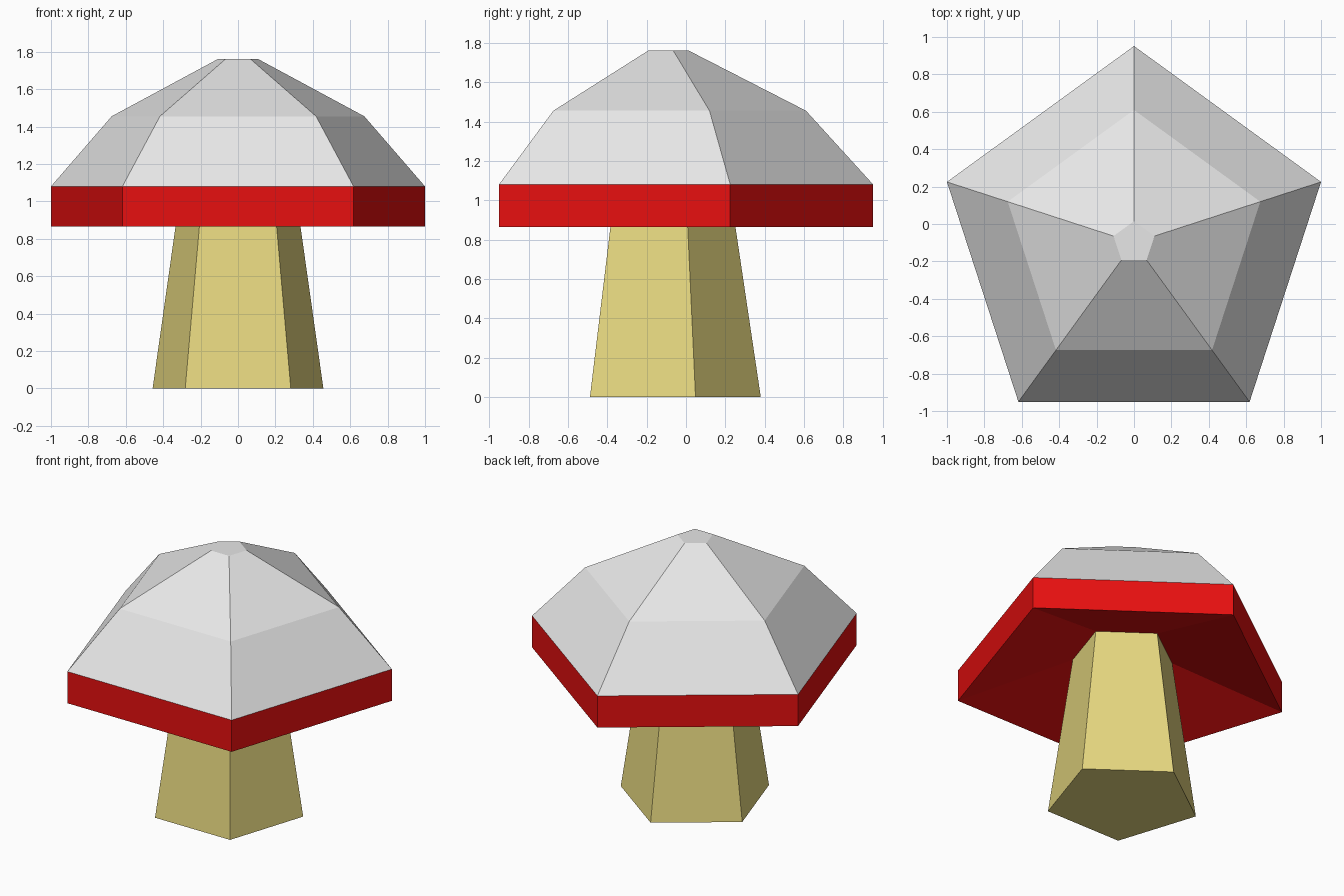
import bpy
import bmesh
from math import cos, sin, tau, pi

SIDES = 5
CENTRE_Y = -0.10

if "Cube" in bpy.data.objects:
    bpy.data.objects.remove(bpy.data.objects["Cube"], do_unlink=True)


def material(name, r, g, b):
    mat = bpy.data.materials.new(name)
    mat.use_nodes = True
    mat.diffuse_color = (r, g, b, 1)
    bsdf = next(n for n in mat.node_tree.nodes if n.type == "BSDF_PRINCIPLED")
    bsdf.inputs["Base Color"].default_value = (r, g, b, 1)
    return mat


def lathe(name, profile, mat, close_start=False, close_end=False):
    """Five-sided flat-shaded body from (radius, height) rings."""
    bm = bmesh.new()
    rings = []
    for radius, z in profile:
        angles = [pi / 2 + tau * i / SIDES for i in range(SIDES)]
        rings.append([bm.verts.new((radius * cos(a), CENTRE_Y + radius * sin(a), z))
                      for a in angles])
    for low, high in zip(rings, rings[1:]):
        for i in range(SIDES):
            j = (i + 1) % SIDES
            bm.faces.new((low[i], low[j], high[j], high[i]))
    if close_start:
        bm.faces.new(rings[0][::-1])
    if close_end:
        bm.faces.new(rings[-1])
    mesh = bpy.data.meshes.new(name)
    bm.to_mesh(mesh)
    bm.free()
    mesh.materials.append(mat)
    obj = bpy.data.objects.new(name, mesh)
    bpy.context.collection.objects.link(obj)
    return obj


white = material("cap white", 0.8, 0.8, 0.8)
red = material("rim red", 0.8, 0.005, 0.005)
cream = material("stem yellow", 0.8, 0.69, 0.216)

# Tapered stem, reaching up to the hollow underside
lathe("stem", [(0.48, 0), (0.323, 1.055)], cream, close_start=True)

# Red underside, sloping out from the stem, and the upright rim
lathe("rim_and_underside", [(0.323, 1.055), (1.0515, 0.865), (1.0515, 1.08)], red)

# Faceted dome with a small flat top
lathe("cap_dome", [(1.0515, 1.08), (0.71, 1.455), (0.115, 1.76)], white, close_end=True)
